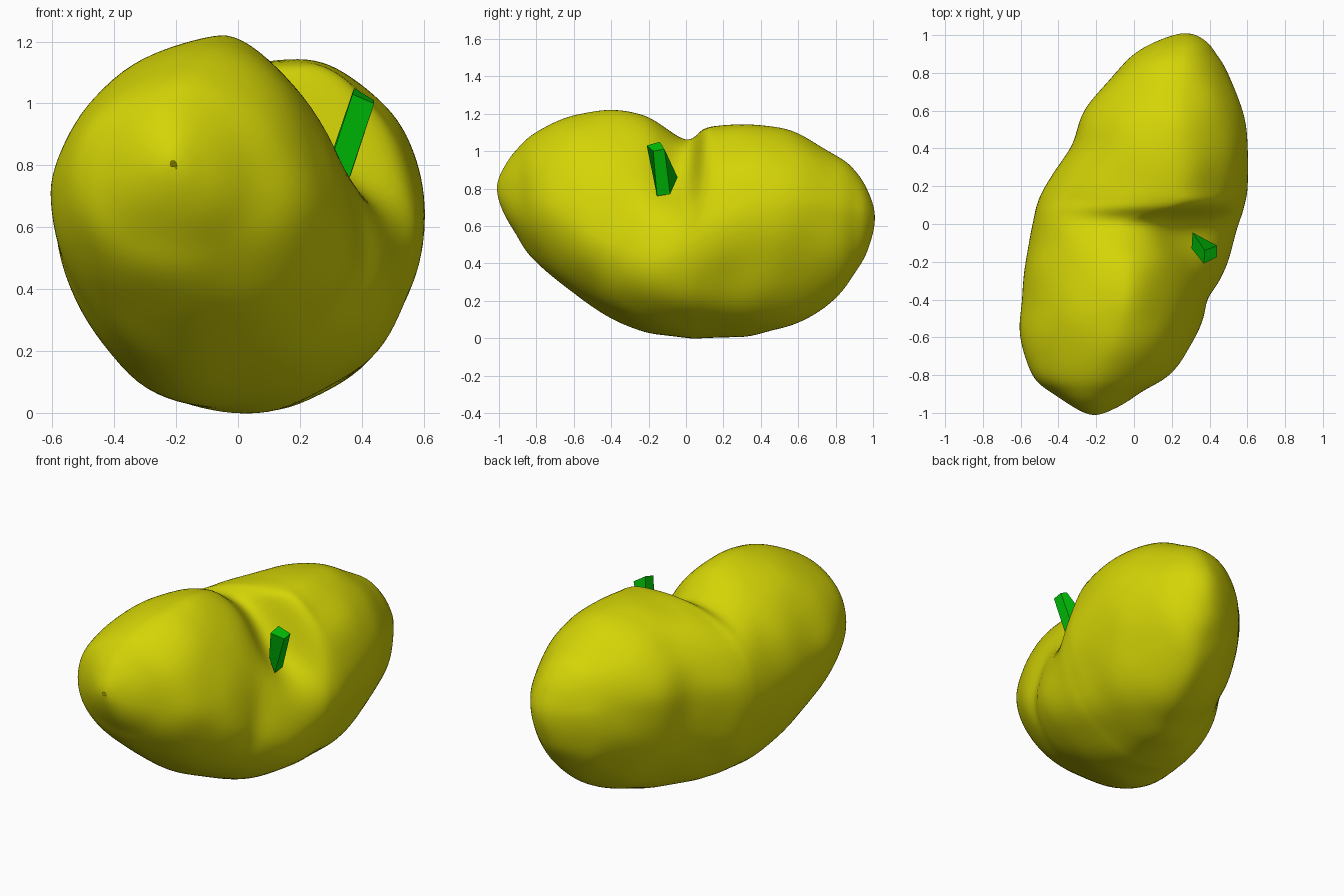
import bpy, bmesh, math
from mathutils import Vector, noise

cube = bpy.data.objects.get("Cube")
if cube:
    bpy.data.objects.remove(cube, do_unlink=True)


def material(name, rgb):
    m = bpy.data.materials.new(name)
    m.use_nodes = True
    m.diffuse_color = (*rgb, 1)
    m.node_tree.nodes["Principled BSDF"].inputs["Base Color"].default_value = (*rgb, 1)
    return m


def add_object(name, bm, mat):
    me = bpy.data.meshes.new(name)
    bmesh.ops.recalc_face_normals(bm, faces=bm.faces)
    bm.to_mesh(me)
    bm.free()
    me.materials.append(mat)
    ob = bpy.data.objects.new(name, me)
    bpy.context.collection.objects.link(ob)
    return ob


def bridge(bm, a, b):
    for j in range(len(a)):
        k = (j + 1) % len(a)
        bm.faces.new((a[j], a[k], b[k], b[j]))


yellow = material("yellow skin", (0.66, 0.66, 0.002))
green = material("green stem", (0.0, 0.54, 0.002))

# Cross-sections along the fruit:
# y, left x, right x, top x, bottom x, bottom z, top z, widest z
SECTIONS = [
    (-1.005, -.21, -.21, -.21, -.20, .80, .80, .80),
    (-.97, -.32, -.10, -.20, -.20, .66, .92, .78),
    (-.90, -.43, .03, -.20, -.20, .54, 1.02, .76),
    (-.80, -.54, .19, -.17, -.18, .41, 1.10, .75),
    (-.60, -.605, .33, -.09, -.15, .24, 1.195, .72),
    (-.40, -.595, .41, -.05, -.12, .11, 1.22, .70),
    (-.20, -.575, .50, -.04, -.08, .025, 1.185, .66),
    (.00, -.535, .56, -.08, -.03, .00, 1.06, .65),
    (.10, -.515, .58, .21, .00, .00, 1.125, .66),
    (.20, -.47, .595, .20, .03, .005, 1.14, .68),
    (.40, -.34, .60, .20, .12, .025, 1.135, .70),
    (.60, -.265, .575, .22, .18, .085, 1.09, .70),
    (.80, -.10, .50, .25, .22, .215, .98, .68),
    (.90, .00, .44, .26, .24, .34, .90, .67),
    (.97, .13, .38, .27, .25, .47, .80, .66),
    (1.005, .28, .28, .28, .28, .65, .65, .65),
]
STEPS, SIDES = 8, 96


def mirrored(sec):
    """Section beyond a pole, so that the ends close roundly."""
    y, xl, xr, xt, xb, zb, zt, zm = sec
    return (y, xr, xl, xt, xb, zt, zb, zm)


PADDED = [mirrored(SECTIONS[1]), *SECTIONS, mirrored(SECTIONS[-2])]


def blend(i, t):
    """Smooth interpolation between section i and i + 1."""
    return [0.5 * (2 * q + (r - p) * t + (2 * p - 5 * q + 4 * r - s) * t * t
                   + (3 * q - p - 3 * r + s) * t ** 3)
            for p, q, r, s in zip(*PADDED[i:i + 4])]


def bump(v, centre, width):
    return math.exp(-((v - centre) / width) ** 2)


def section_point(sec, angle):
    y, xl, xr, xt, xb, zb, zt, zm = sec
    c, s = math.cos(angle), math.sin(angle)
    # the right flank of the front lobe slopes away and is widest lower down
    slope = bump(y, -.25, .4)
    back = bump(y, .75, .35)
    power = 2.0
    if c > 0:
        zm -= .25 * slope
        power -= (.45 * slope + .28 * back) if s > 0 else .2 * back
    elif s > 0:
        power += .45 * bump(y, .03, .1) - .25 * bump(y, -.5, .35)
    c = math.copysign(abs(c) ** (2 / power), c)
    s = math.copysign(abs(s) ** (2 / power), s)
    xm = xt if s > 0 else xb
    x = xm + c * ((xr - xm) if c > 0 else (xm - xl))
    z = zm + s * ((zt - zm) if s > 0 else (zm - zb))
    return Vector((x, y, z))


def sculpt(p):
    """Press in the stem hollow and a fold, and make the skin uneven."""
    q = p.copy()
    hollow = bump(p.x, .31, .19) * bump(p.y, -.06, .16) * bump(p.z, .88, .24)
    q += Vector((-.75, 0, -.65)) * .09 * hollow
    fold = (bump(p.y, .3 * (p.z - .4) - .42, .07) * bump(p.z, .42, .25)
            * bump(p.x, .4, .2))
    q.x -= .025 * fold
    centre = Vector((.25 * p.y, p.y * .7, .6))
    q += (p - centre).normalized() * .014 * noise.noise(p * 4.2)
    return q


# Fruit body
bm = bmesh.new()
rings = [blend(i, k / STEPS) for i in range(len(SECTIONS) - 1) for k in range(STEPS)]
rings.append(SECTIONS[-1])
loops = [[bm.verts.new(sculpt(section_point(sec, 2 * math.pi * j / SIDES)))
          for j in range(SIDES)] for sec in rings]
for a, b in zip(loops, loops[1:]):
    bridge(bm, a, b)
bmesh.ops.remove_doubles(bm, verts=bm.verts, dist=.0005)
for _ in range(4):
    bmesh.ops.smooth_vert(bm, verts=bm.verts, factor=.5,
                          use_axis_x=True, use_axis_y=True, use_axis_z=True)
body = add_object("fruit_body", bm, yellow)
for poly in body.data.polygons:
    poly.use_smooth = True

# Stem: tilted four-sided stalk with flat faces
FOOT = [(.305, -.13, .83), (.31, -.045, .86), (.365, -.085, .77), (.36, -.155, .76)]
TIP = [(.37, -.21, 1.03), (.375, -.14, 1.05), (.44, -.115, 1.01), (.44, -.175, 1.0)]
bm = bmesh.new()
foot, tip = ([bm.verts.new(co) for co in ring] for ring in (FOOT, TIP))
bridge(bm, foot, tip)
bm.faces.new(foot)
bm.faces.new(tip)
add_object("stem", bm, green)
